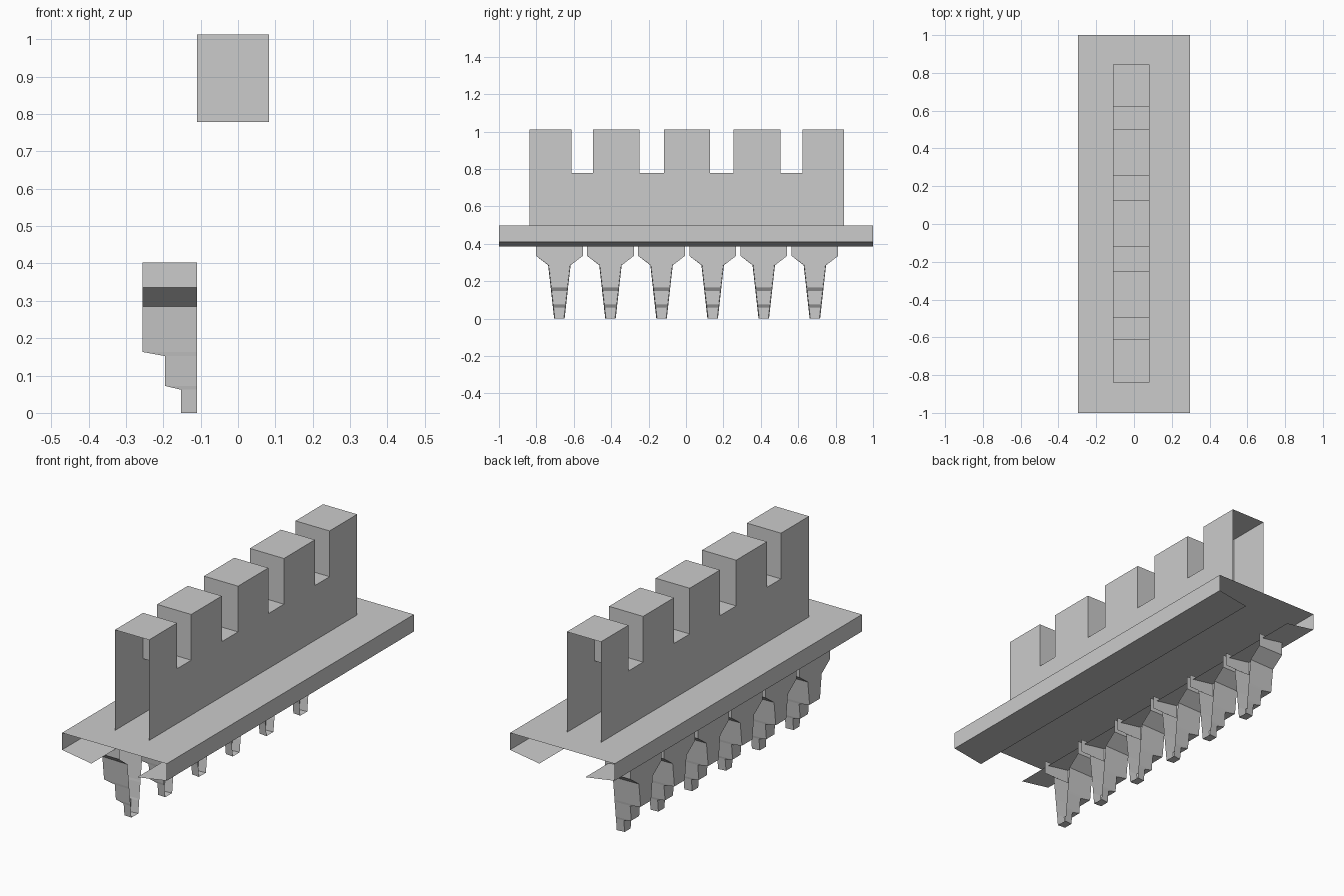
import bpy

old = bpy.data.objects.get("Cube")
if old:
    bpy.data.objects.remove(old, do_unlink=True)

stone = bpy.data.materials.new("plain_grey_stone")
stone.use_nodes = True
GREY = (0.6, 0.6, 0.6, 1)
stone.diffuse_color = GREY
stone.node_tree.nodes["Principled BSDF"].inputs["Base Color"].default_value = GREY


def make(name, verts, faces):
    mesh = bpy.data.meshes.new(name)
    mesh.from_pydata(verts, [], faces)
    mesh.materials.append(stone)
    obj = bpy.data.objects.new(name, mesh)
    bpy.context.collection.objects.link(obj)
    return obj


def loft(name, rows, cap=False):
    """Skin consecutive open rows of points, optionally closing the last row."""
    n = len(rows[0])
    verts = [p for row in rows for p in row]
    faces = [(r * n + i, (r + 1) * n + i, (r + 1) * n + i + 1, r * n + i + 1)
             for r in range(len(rows) - 1) for i in range(n - 1)]
    if cap:
        last = (len(rows) - 1) * n
        faces.append(tuple(last + i for i in reversed(range(n))))
    return make(name, verts, faces)


# Walkway deck: open-ended shell with sloping lips underneath
half = [(0.296, 0.497), (0.296, 0.41), (0.13, 0.384)]
section = [(-x, z) for x, z in reversed(half)] + half
loft("walkway_deck", [[(x, y, z) for x, z in section] for y in (1, -1)])

# Battlement: two sheets joined across the crenellated top, ends left open
BASE, SILL, TOP = 0.497, 0.778, 1.012
merlons = [(-0.838, -0.611), (-0.497, -0.249), (-0.118, 0.127),
           (0.253, 0.504), (0.622, 0.845)]
crest = []
for i, (a, b) in enumerate(merlons):
    if i:
        crest.append((a, SILL))
    crest += [(a, TOP), (b, TOP)]
    if i < len(merlons) - 1:
        crest.append((b, SILL))
outline = [(merlons[0][0], BASE)] + crest + [(merlons[-1][1], BASE)]
n = len(outline)
verts = [(x, y, z) for x in (-0.11, 0.083) for y, z in outline]
faces = [tuple(range(n)), tuple(reversed(range(n, 2 * n)))]
faces += [(i, n + i, n + i + 1, i + 1) for i in range(1, n - 2)]
make("battlement_wall", verts, faces)

# Stepped corbels: height, outer x, half width; open towards the wall
BACK = -0.11
levels = [(0.403, -0.255, 0.125), (0.335, -0.255, 0.125), (0.285, -0.255, 0.06),
          (0.163, -0.255, 0.046), (0.152, -0.195, 0.045), (0.072, -0.195, 0.036),
          (0.062, -0.152, 0.035), (0, -0.152, 0.028)]
for k in range(6):
    cy = -0.677 + k * 0.2732
    rows = []
    for z, x, w in levels:
        f = w if z > 0.3 else w - 0.004
        rows.append([(BACK, cy + w, z), (x, cy + f, z), (x, cy - f, z), (BACK, cy - w, z)])
    loft(f"corbel_{k + 1}", rows, cap=True)
